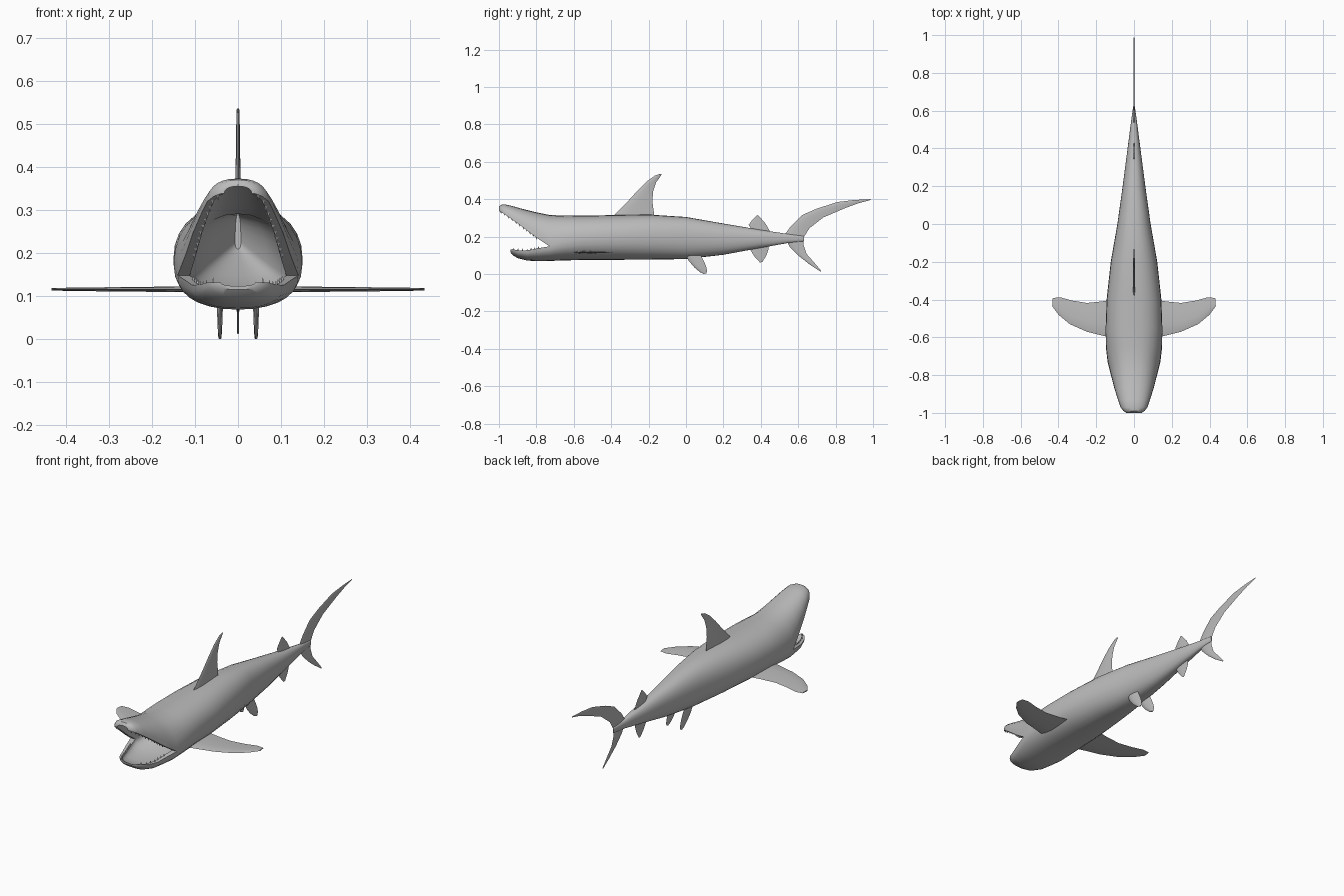
import bpy, bmesh, math
from mathutils import Vector

cube = bpy.data.objects.get("Cube")
if cube:
    bpy.data.objects.remove(cube)


def material(name, colour):
    m = bpy.data.materials.new(name)
    m.use_nodes = True
    m.diffuse_color = colour
    m.node_tree.nodes["Principled BSDF"].inputs["Base Color"].default_value = colour
    return m


GREY = material("shark grey", (0.5, 0.5, 0.5, 1))


def finish(name, bm, angle=40):
    bmesh.ops.remove_doubles(bm, verts=bm.verts, dist=0.0002)
    bmesh.ops.recalc_face_normals(bm, faces=bm.faces)
    me = bpy.data.meshes.new(name)
    bm.to_mesh(me)
    bm.free()
    me.materials.append(GREY)
    ob = bpy.data.objects.new(name, me)
    bpy.context.collection.objects.link(ob)
    bpy.ops.object.select_all(action='DESELECT')
    ob.select_set(True)
    bpy.context.view_layer.objects.active = ob
    bpy.ops.object.shade_smooth_by_angle(angle=math.radians(angle))
    return ob


def loft(bm, rows, closed=True):
    """Skin a list of point rows with quads."""
    vs = [[bm.verts.new(p) for p in row] for row in rows]
    n = len(vs[0])
    for a, b in zip(vs, vs[1:]):
        for i in range(n if closed else n - 1):
            j = (i + 1) % n
            bm.faces.new((a[i], a[j], b[j], b[i]))
    return vs


N = 14


def arc(y, w, edge, peak):
    """Half of a cross-section, from the left mouth line over the peak to the right."""
    pts = []
    for i in range(N + 1):
        t = math.pi * i / N
        c, s = math.cos(t), math.sin(t)
        pts.append(Vector((math.copysign(abs(c) ** 0.85, c) * w, y,
                           edge + (peak - edge) * s ** 0.9)))
    return pts


def ring(upper, lower):
    return upper + lower[-2:0:-1]


# Trunk stations: y, half width, belly, side line, back
TRUNK = [(-.73, .14, .07, .148, .316), (-.65, .149, .073, .17, .312),
         (-.55, .15, .075, .185, .312), (-.4, .145, .076, .19, .315),
         (-.2, .123, .077, .195, .318), (0, .088, .08, .195, .305),
         (.2, .06, .103, .19, .27), (.4, .034, .14, .19, .236),
         (.54, .016, .165, .19, .215), (.63, .003, .175, .19, .203)]
# Jaw stations: y, half width, mouth edge, outer extreme
UPPER = [(-.73, .14, .148, .316), (-.8, .122, .195, .33), (-.87, .104, .248, .347),
         (-.93, .085, .292, .364), (-.97, .071, .32, .373), (-.99, .056, .332, .37),
         (-1, .04, .338, .358)]
LOWER = [(-.73, .14, .148, .07), (-.79, .124, .138, .069), (-.85, .107, .126, .072),
         (-.9, .088, .127, .085), (-.925, .07, .132, .1), (-.938, .05, .132, .115)]


def inner(s, depth):
    y, w, edge, peak = s
    return arc(y, w * .8, edge, edge + (peak - edge) * depth)


def jaw(bm, stations, depth):
    rows = [arc(*s) + inner(s, depth)[::-1] for s in stations]
    loft(bm, rows)
    tip = rows[-1]
    loft(bm, [tip[:N + 1], tip[:N:-1]], closed=False)


# Body: trunk, both jaws and the throat in one skin
bm = bmesh.new()
trunk = loft(bm, [ring(arc(y, w, e, top), arc(y, w, e, low))
                  for y, w, low, e, top in TRUNK])
bm.faces.new(trunk[-1])
jaw(bm, UPPER, .85)
jaw(bm, LOWER, .5)
mouth = ring(inner(UPPER[0], .85), inner(LOWER[0], .5))
throat = [mouth]
for y, sx, sz, z in ((-.62, .6, .8, .22), (-.5, .06, .45, .25)):
    throat.append([Vector((p.x * sx, y, z + (p.z - .2) * sz)) for p in mouth])
back = loft(bm, throat)
bm.faces.new(back[-1])
finish("body", bm)

# Teeth: small cones just inside each mouth edge
bm = bmesh.new()


def teeth(stations, first, up):
    for a, b in zip(stations[first:], stations[first + 1:]):
        count = max(1, round((Vector(a[:3]) - Vector(b[:3])).length / .022))
        for k in range(count):
            y, w, e = (a[i] + (b[i] - a[i]) * k / count for i in range(3))
            for side in (-1, 1):
                base = [bm.verts.new((side * w * .84 + dx, y + dy, e - up * .002))
                        for dx, dy in ((-.003, -.004), (.003, -.004), (.003, .004), (-.003, .004))]
                tip = bm.verts.new((side * w * .82, y + .003, e + up * .011))
                bm.faces.new(base)
                for i in range(4):
                    bm.faces.new((base[i], base[(i + 1) % 4], tip))


teeth(UPPER, 1, -1)
teeth(LOWER, 1, 1)
finish("teeth", bm, 20)


def fin(name, rows, thick, place):
    """Lens-section fin; rows hold the leading and trailing point of each section."""
    bm = bmesh.new()
    sections = []
    for k, (la, lb, ta, tb) in enumerate(rows):
        t = thick * (1 - .6 * k / (len(rows) - 1))
        pts = []
        for f, s in ((0, 0), (.12, .7), (.35, 1), (.7, .6), (1, 0),
                     (.7, -.6), (.35, -1), (.12, -.7)):
            pts.append(place(la + (ta - la) * f, lb + (tb - lb) * f, s * t))
        sections.append(pts)
    vs = loft(bm, sections)
    bm.faces.new(vs[0])
    bm.faces.new(vs[-1])
    return finish(name, bm, 50)


def upright(a, b, t):
    return (t, a, b)


# Fins on the centre line
fin("dorsal_fin", [(-.41, .29, -.17, .29), (-.37, .33, -.172, .33), (-.31, .39, -.18, .39),
                   (-.26, .445, -.175, .445), (-.21, .495, -.16, .49),
                   (-.165, .527, -.14, .517), (-.135, .536, -.13, .532)], .007, upright)
fin("second_dorsal_fin", [(.36, .22, .45, .215), (.335, .263, .445, .235),
                          (.355, .29, .425, .27), (.38, .316, .388, .312)], .004, upright)
fin("anal_fin", [(.37, .16, .44, .155), (.34, .135, .44, .13),
                 (.365, .095, .43, .1), (.395, .062, .408, .064)], .004, upright)
fin("tail_upper_lobe", [(.52, .2, .625, .185), (.56, .255, .635, .205), (.62, .315, .66, .245),
                        (.7, .35, .735, .303), (.81, .385, .85, .352),
                        (.9, .396, .92, .378), (.985, .4, .988, .396)], .004, upright)
fin("tail_lower_lobe", [(.53, .19, .625, .185), (.555, .145, .63, .15), (.605, .095, .645, .107),
                        (.66, .052, .685, .062), (.72, .012, .724, .016)], .005, upright)

# Paired fins
for side, label in ((1, "left"), (-1, "right")):
    fin(label + "_pectoral_fin",
        [(-.605, .11, -.4, .11), (-.59, .17, -.41, .17), (-.57, .25, -.418, .25),
         (-.53, .34, -.405, .33), (-.48, .4, -.388, .39), (-.435, .433, -.392, .43)],
        .007, lambda a, b, t: (side * b, a, .116 + t))
    fin(label + "_pelvic_fin",
        [(0, .1, .08, .1), (.015, .07, .095, .07), (.045, .035, .108, .04),
         (.075, .01, .113, .015), (.095, .001, .108, .003)],
        .008, lambda a, b, t: (side * (.042 + t), a, b))
